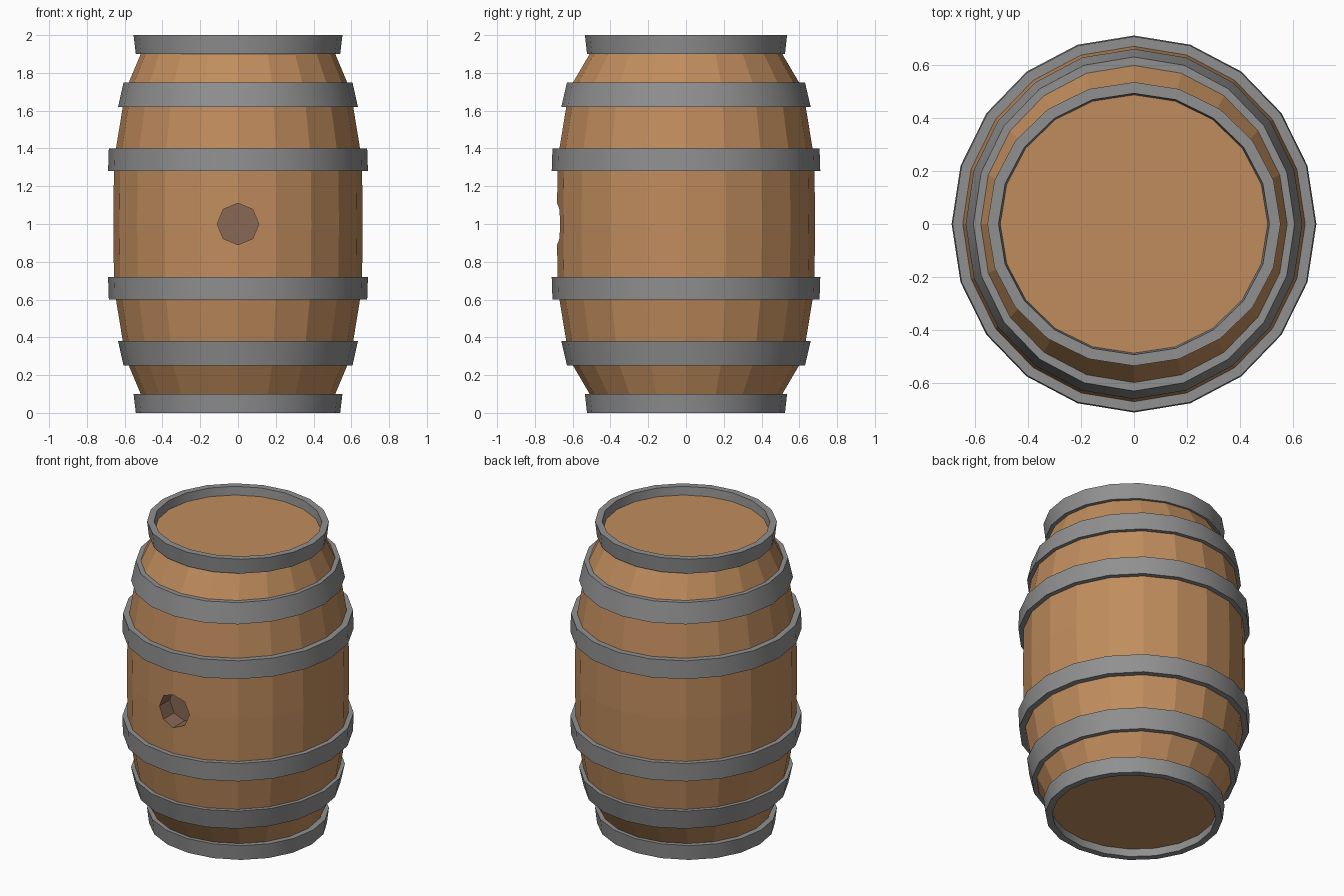
import bpy, bmesh, math

if "Cube" in bpy.data.objects:
    bpy.data.objects.remove(bpy.data.objects["Cube"])

SIDES = 20


def material(name, rgb):
    m = bpy.data.materials.new(name)
    m.diffuse_color = (*rgb, 1)
    m.use_nodes = True
    m.node_tree.nodes["Principled BSDF"].inputs["Base Color"].default_value = m.diffuse_color
    return m


wood = material("oak wood", (0.53, 0.265, 0.11))
metal = material("grey iron", (0.28, 0.28, 0.28))
dark = material("dark hole wood", (0.25, 0.14, 0.09))


def lathe(name, profile, mat, closed=False, smooth=False):
    """Elliptical lathe of (x radius, y radius, z) points; closed makes a ring, else ends are capped."""
    bm = bmesh.new()
    loops = []
    for rx, ry, z in profile:
        loops.append([bm.verts.new((rx * math.cos(2 * math.pi * i / SIDES),
                                    ry * math.sin(2 * math.pi * i / SIDES), z))
                      for i in range(SIDES)])
    pairs = list(zip(loops, loops[1:]))
    if closed:
        pairs.append((loops[-1], loops[0]))
    else:
        bm.faces.new(loops[0])
        bm.faces.new(loops[-1])
    for a, b in pairs:
        for i in range(SIDES):
            j = (i + 1) % SIDES
            bm.faces.new((a[i], a[j], b[j], b[i]))
    bmesh.ops.recalc_face_normals(bm, faces=bm.faces)
    me = bpy.data.meshes.new(name)
    bm.to_mesh(me)
    bm.free()
    me.materials.append(mat)
    ob = bpy.data.objects.new(name, me)
    bpy.context.collection.objects.link(ob)
    if smooth:
        bpy.ops.object.select_all(action='DESELECT')
        ob.select_set(True)
        bpy.context.view_layer.objects.active = ob
        bpy.ops.object.shade_smooth_by_angle(angle=math.radians(25))
    return ob


# Barrel body: upper half profile mirrored about z = 1
upper = [(0.657, 0.68, 1.28), (0.646, 0.67, 1.40), (0.61, 0.634, 1.62),
         (0.578, 0.598, 1.75), (0.515, 0.51, 1.90), (0.512, 0.492, 1.945)]
lower = [(x, y, 2 - z) for x, y, z in reversed(upper)]
body = lathe("barrel_body", lower + [(0.66, 0.684, 1.0)] + upper, wood)

# Octagonal bung hole cut in the front
bpy.ops.mesh.primitive_cylinder_add(vertices=8, radius=0.11, depth=0.3,
                                    location=(0, -0.71, 1), rotation=(math.pi / 2, 0, 0))
cutter = bpy.context.object
cutter.name = "hole_cutter"
cutter.hide_render = True
cut = body.modifiers.new("bung_hole", 'BOOLEAN')
cut.object = cutter
cut.operation = 'DIFFERENCE'
cut.solver = 'EXACT'
bpy.context.view_layer.objects.active = body
bpy.ops.object.modifier_apply(modifier=cut.name)
bpy.data.objects.remove(cutter)
if len(body.data.materials) < 2:
    body.data.materials.append(dark)
else:
    body.data.materials[1] = dark
body.data.materials[0] = wood
for p in body.data.polygons:
    c = p.center
    inside = c.y < -0.5 and math.hypot(c.x, c.z - 1) < 0.112
    p.material_index = 1 if inside else 0


# Iron hoops: outer radii at bottom and top, thickness inward
def hoop(name, z0, z1, bottom, top, t=0.04):
    lathe(name, [(bottom[0], bottom[1], z0), (top[0], top[1], z1),
                 (top[0] - t, top[1] - t, z1), (bottom[0] - t, bottom[1] - t, z0)],
          metal, closed=True, smooth=True)


for name, z in (("bottom_rim_hoop", 0.0), ("top_rim_hoop", 1.9)):
    hoop(name, z, z + 0.1, (0.541, 0.524), (0.553, 0.535), 0.042)
hoop("upper_quarter_hoop", 1.62, 1.75, (0.635, 0.66), (0.606, 0.63))
hoop("lower_quarter_hoop", 0.25, 0.38, (0.606, 0.63), (0.635, 0.66))
hoop("upper_middle_hoop", 1.28, 1.40, (0.688, 0.711), (0.684, 0.707))
hoop("lower_middle_hoop", 0.60, 0.72, (0.684, 0.707), (0.688, 0.711))
